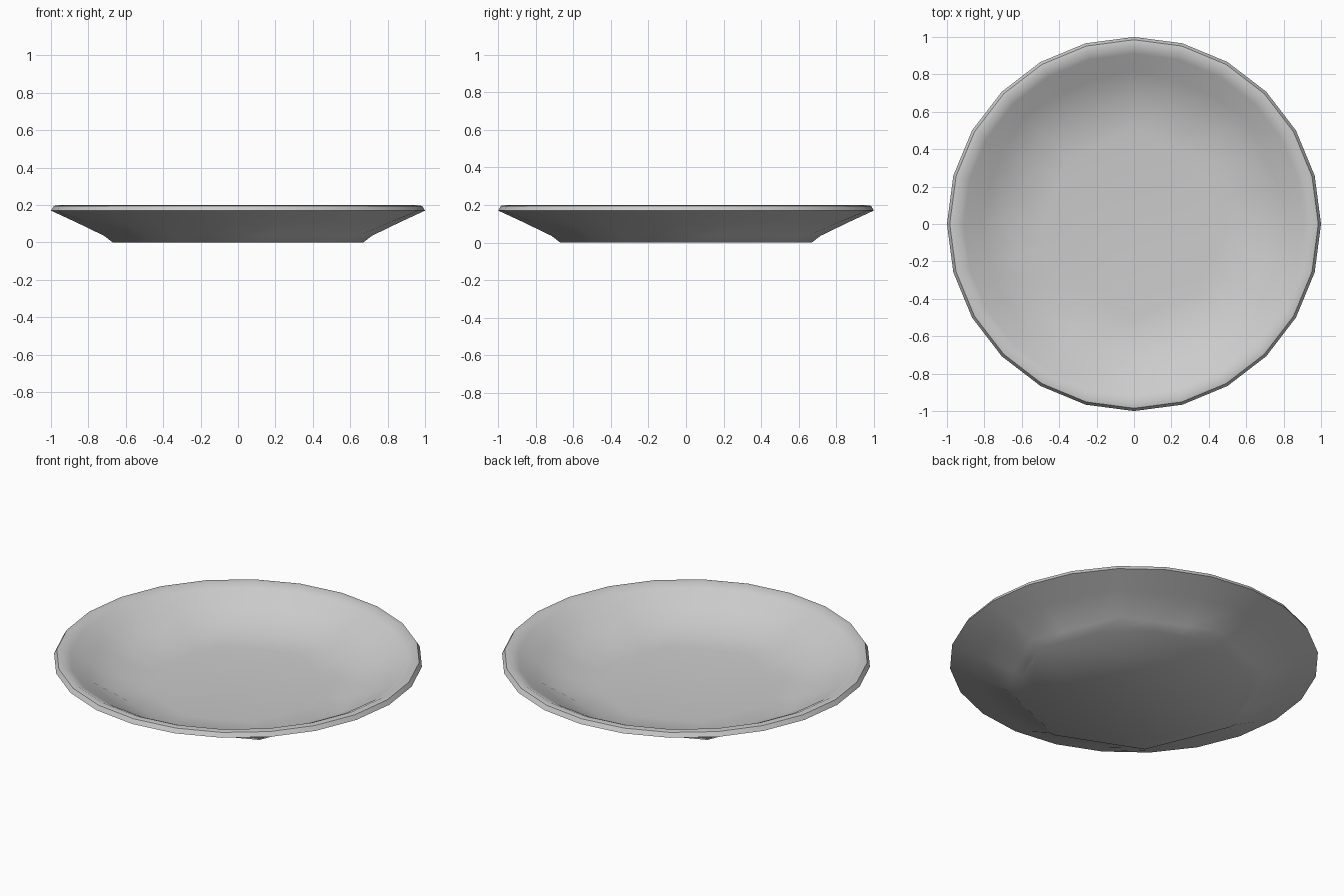
import bpy
import bmesh
from math import cos, sin, pi, radians

default_cube = bpy.data.objects.get("Cube")
if default_cube:
    bpy.data.objects.remove(default_cube, do_unlink=True)

SIDES = 24
FOOT_SIDES = 8

# Cross-section from the middle of the underside, round the lip, to the middle
# of the well: radius, height, and how far the ring becomes a faceted polygon
PROFILE = [
    (0.67, 0.0, 1.0),
    (0.715, 0.035, 1.0),
    (0.87, 0.11, 0.35),
    (1.0, 0.17, 0.0),
    (0.985, 0.195, 0.0),
    (0.955, 0.2, 0.0),
    (0.91, 0.178, 0.0),
    (0.82, 0.115, 0.35),
    (0.69, 0.045, 1.0),
    (0.5, 0.025, 1.0),
]


def facet_factor(angle):
    """Radius scale which turns a circle into the foot polygon."""
    step = 2 * pi / FOOT_SIDES
    return cos(step / 2) / cos(angle % step - step / 2)


def ring(bm, radius, height, facet):
    verts = []
    for i in range(SIDES):
        a = 2 * pi * i / SIDES
        r = radius * (1 + facet * (facet_factor(a) - 1))
        verts.append(bm.verts.new((r * cos(a), r * sin(a), height)))
    return verts


# Thin grey china
china = bpy.data.materials.new("grey china")
china.use_nodes = True
colour = (0.6, 0.6, 0.6, 1)
china.diffuse_color = colour
china.node_tree.nodes["Principled BSDF"].inputs["Base Color"].default_value = colour

# Plate body: rings joined with strips, closed by the underside and the well
bm = bmesh.new()
rings = [ring(bm, *row) for row in PROFILE]
for low, high in zip(rings, rings[1:]):
    for i in range(SIDES):
        j = (i + 1) % SIDES
        bm.faces.new((low[i], low[j], high[j], high[i]))
bm.faces.new(list(reversed(rings[0])))
bm.faces.new(rings[-1])
bmesh.ops.recalc_face_normals(bm, faces=bm.faces[:])

mesh = bpy.data.meshes.new("plate")
bm.to_mesh(mesh)
bm.free()
mesh.materials.append(china)
plate = bpy.data.objects.new("plate", mesh)
bpy.context.collection.objects.link(plate)

# Soft shading with a crisp foot and lip
bpy.ops.object.select_all(action="DESELECT")
plate.select_set(True)
bpy.context.view_layer.objects.active = plate
bpy.ops.object.shade_smooth_by_angle(angle=radians(45))
